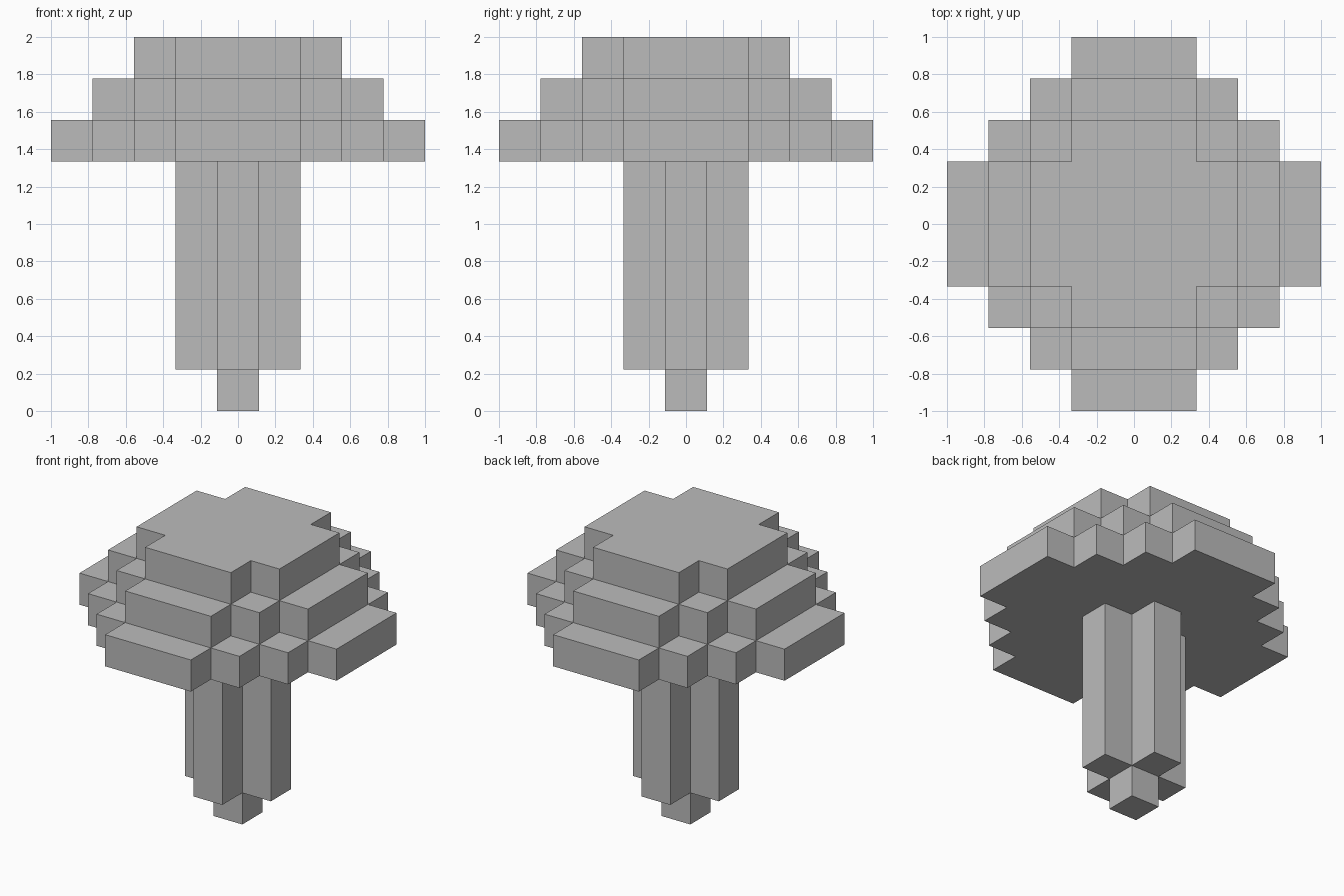
import bpy
import bmesh

old = bpy.data.objects.get("Cube")
if old:
    bpy.data.objects.remove(old)

U = 2 / 9  # edge of one block

grey = bpy.data.materials.new("plain grey")
grey.use_nodes = True
colour = (0.5, 0.5, 0.5, 1)
grey.diffuse_color = colour
grey.node_tree.nodes["Principled BSDF"].inputs["Base Color"].default_value = colour


def stepped_outline(reach, half):
    """Stepped cross: arms 'reach' blocks long, 'half' blocks to each side."""
    quarter = []
    x, y = reach, half
    while True:
        quarter.append((x, y))
        if x <= half:
            break
        quarter.append((x - 1, y))
        x, y = x - 1, y + 1
    points = []
    for _ in range(4):
        points += quarter
        quarter = [(-b, a) for a, b in quarter]  # quarter turn
    return points


def slab(name, reach, half, bottom, top):
    """Extrude a stepped outline between two block heights."""
    bm = bmesh.new()
    verts = [bm.verts.new((x * U, y * U, bottom * U))
             for x, y in stepped_outline(reach, half)]
    base = bm.faces.new(verts)
    grown = bmesh.ops.extrude_face_region(bm, geom=[base], use_keep_orig=True)
    moved = [g for g in grown["geom"] if isinstance(g, bmesh.types.BMVert)]
    bmesh.ops.translate(bm, verts=moved, vec=(0, 0, (top - bottom) * U))
    bmesh.ops.recalc_face_normals(bm, faces=bm.faces)
    mesh = bpy.data.meshes.new(name)
    bm.to_mesh(mesh)
    bm.free()
    mesh.materials.append(grey)
    obj = bpy.data.objects.new(name, mesh)
    bpy.context.collection.objects.link(obj)


# Stem: single block foot and a cross-shaped trunk
slab("stem_foot", 0.5, 0.5, 0, 1)
slab("stem", 1.5, 0.5, 1, 6)

# Cap: three shrinking tiers
for i, name in enumerate(("cap_lower", "cap_middle", "cap_top")):
    slab(name, 4.5 - i, 1.5, 6 + i, 7 + i)
